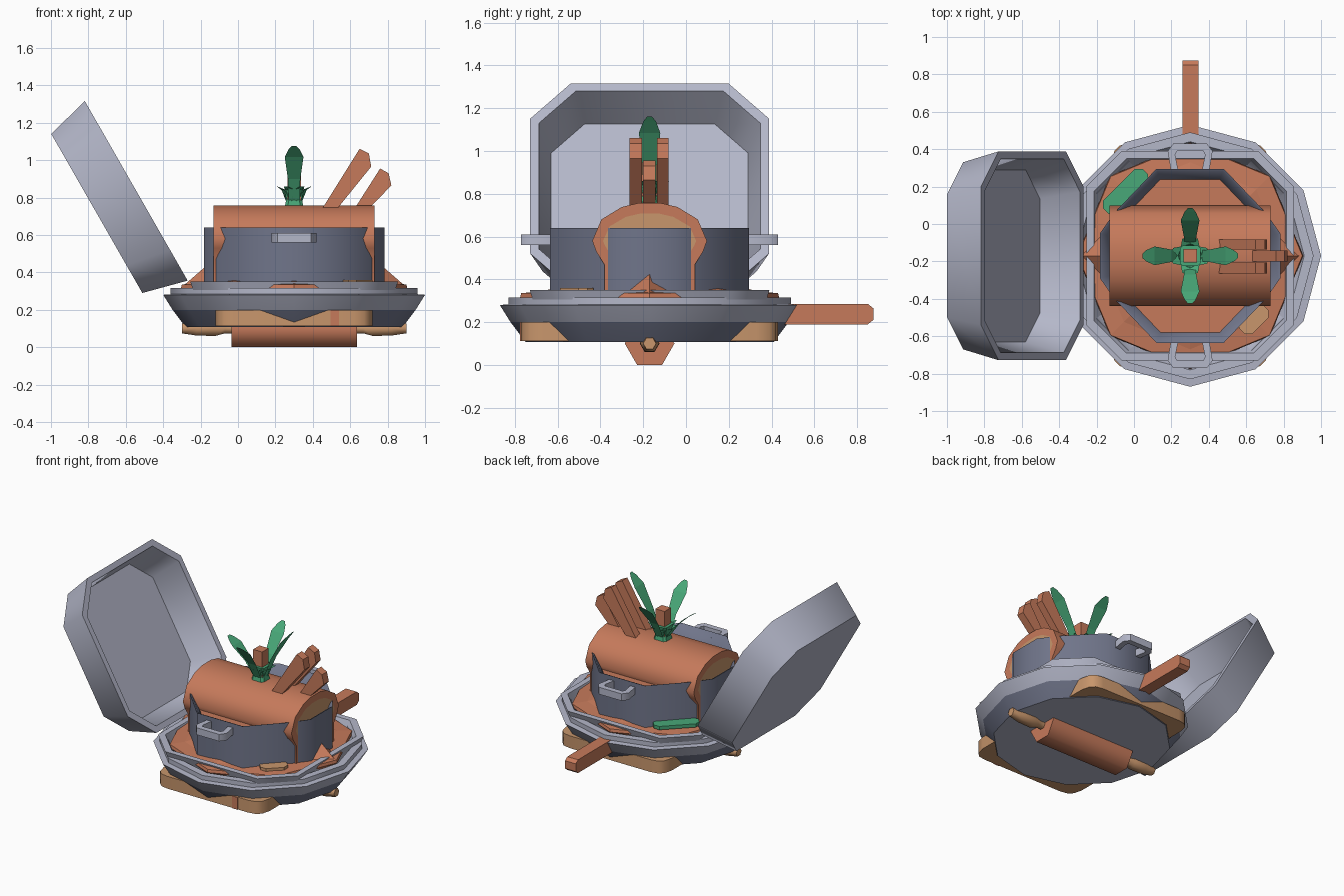
import bpy, bmesh, math
from mathutils import Matrix, Vector

if "Cube" in bpy.data.objects:
    bpy.data.objects.remove(bpy.data.objects["Cube"])

def material(name, hexa):
    lin = lambda c: c / 12.92 if c <= 0.04045 else ((c + 0.055) / 1.055) ** 2.4
    m = bpy.data.materials.new(name)
    m.diffuse_color = [lin(int(hexa[i:i + 2], 16) / 255) for i in (0, 2, 4)] + [1]
    m.use_nodes = True
    m.node_tree.nodes["Principled BSDF"].inputs["Base Color"].default_value = m.diffuse_color
    return m

BROWN = material("red brown", "C67A5B")
TAN = material("pale wood", "C8966C")
STEEL = material("light metal", "B4B7C9")
DARK = material("dark metal", "70758A")
GREEN = material("leaf green", "48A878")
CX, CY = 0.3, -0.17

def finish(name, bm, mats, smooth=None, normals=True):
    if normals:
        bmesh.ops.recalc_face_normals(bm, faces=bm.faces)
    me = bpy.data.meshes.new(name)
    for f in bm.faces:
        f.smooth = smooth is not None
    bm.to_mesh(me)
    bm.free()
    if smooth is not None:
        me.set_sharp_from_angle(angle=math.radians(smooth))
    for m in mats:
        me.materials.append(m)
    ob = bpy.data.objects.new(name, me)
    bpy.context.collection.objects.link(ob)
    return ob

def ngon(n, r, z, rot=0):
    return [Vector((r * math.cos(rot + 2 * math.pi * i / n),
                    r * math.sin(rot + 2 * math.pi * i / n), z)) for i in range(n)]

def octo(hx, hy, cut, z):
    return [Vector((x, y, z)) for x, y in (
        (hx, hy - cut), (hx - cut, hy), (cut - hx, hy), (-hx, hy - cut),
        (-hx, cut - hy), (cut - hx, -hy), (hx - cut, -hy), (hx, cut - hy))]

def quadrants(pts, z, s=1):
    """Mirror a quarter outline (from +x towards +y) into a whole loop."""
    back = [(-x, y) for x, y in reversed(pts)]
    full = pts + back
    full = full + [(-x, -y) for x, y in full]
    return [Vector((x * s, y * s, z)) for x, y in full]

def loft(name, loops, mats, mat=Matrix.Identity(4), rule=None, smooth=None):
    """Skin closed loops and cap both ends; rule maps the band number to a material."""
    bm = bmesh.new()
    rows = [[bm.verts.new(mat @ v) for v in lp] for lp in loops]
    n = len(rows[0])
    for k in range(len(rows) - 1):
        for i in range(n):
            f = bm.faces.new((rows[k][i], rows[k][(i + 1) % n],
                              rows[k + 1][(i + 1) % n], rows[k + 1][i]))
            f.material_index = rule(k) if rule else 0
    a = bm.faces.new(rows[0])
    b = bm.faces.new(rows[-1])
    if rule:
        a.material_index, b.material_index = rule(-1), rule(len(rows) - 1)
    return finish(name, bm, mats, smooth)

def prism(name, pts, to3d, lo, hi, mats):
    return loft(name, [[Vector(to3d(a, b, t)) for a, b in pts] for t in (lo, hi)], mats)

def box(name, x0, x1, y0, y1, z0, z1, m):
    return prism(name, [(x0, y0), (x1, y0), (x1, y1), (x0, y1)], lambda a, b, t: (a, b, t), z0, z1, [m])

centre = Matrix.Translation((CX, CY, 0))

# Rolling pin under everything, lying along x
along_x = Matrix.Translation((CX, CY, 0.1)) @ Matrix.Rotation(math.pi / 2, 4, 'Y')
loft("rolling_pin_body", [ngon(6, 0.116, z, math.pi / 6) for z in (-0.335, 0.335)], [BROWN], along_x, None, 65)
for side, s in (("left", -1), ("right", 1)):
    loft("rolling_pin_handle_" + side,
         [ngon(6, r, s * z, math.pi / 6) for r, z in
          ((0.03, 0.33), (0.03, 0.37), (0.046, 0.42), (0.044, 0.52), (0.03, 0.6))], [TAN], along_x, None, 65)

# Cutting board with rounded corners
corner = [(0.42, 0.50), (0.405, 0.56), (0.375, 0.59), (0.32, 0.60)]
loft("cutting_board", [quadrants(corner, z) for z in (0.112, 0.2)], [TAN], centre, None, 40)
box("board_slot", 0.495, 0.54, -0.775, -0.76, 0.112, 0.2, BROWN)

# Shallow pan, twelve sided, with a straight handle at the back
pan = [(0.58, 0.107), (0.65, 0.2), (0.70, 0.28), (0.66, 0.283), (0.66, 0.315),
       (0.61, 0.315), (0.58, 0.26), (0.5, 0.2)]
loft("pan", [ngon(12, r, z) for r, z in pan], [DARK, STEEL], centre,
     lambda k: 0 if k == 0 else 1, 35)
prism("pan_handle", [(0.45, 0.19), (0.85, 0.19), (0.875, 0.21), (0.875, 0.265), (0.85, 0.285), (0.45, 0.285)],
      lambda a, b, t: (t, a, b), 0.26, 0.345, [BROWN])

# Clipped-corner dish and its matching open lid
loft("dish", [octo(0.49, 0.50, 0.17, 0.15), octo(0.555, 0.56, 0.19, 0.35),
              octo(0.515, 0.52, 0.175, 0.35), octo(0.46, 0.47, 0.16, 0.22)], [STEEL], centre, None, 50)
u, n = Vector((0.497, 0, -0.868)), Vector((0.868, 0, 0.497))
o = Vector((-0.755, CY, 0.715))
tilt = Matrix(((u.x, 0, n.x, o.x), (0, 1, 0, o.y), (u.z, 0, n.z, o.z), (0, 0, 0, 1)))
loft("open_lid", [octo(0.49, 0.50, 0.17, 0), octo(0.553, 0.558, 0.19, 0.243),
                  octo(0.513, 0.518, 0.175, 0.243), octo(0.455, 0.46, 0.155, 0.03)], [STEEL], tilt, None, 50)

# Low brown crust around the pot, with a peak at the left and right
loft("crust_ring", [ngon(8, r, z) for r, z in
                    ((0.58, 0.29), (0.605, 0.315), (0.60, 0.335), (0.50, 0.345), (0.44, 0.36))],
     [BROWN], centre)
loft("crust_peaks", [[Vector((x, y, z)) for x, y in
                      ((a, 0), (b, w), (-b, w), (-a, 0), (-b, -w), (b, -w))]
                     for a, b, w, z in ((0.59, 0.45, 0.15, 0.33), (0.475, 0.4, 0.02, 0.43))], [BROWN], centre)

# Garnishes tucked between pot and dish
for name, m, s, d, size, z0 in (("lettuce_leaf", GREEN, 1, 0.345, 0.15, 0.355),
                                ("bread_chunk", TAN, -1, 0.34, 0.09, 0.335)):
    spot = Matrix.Translation((CX - s * d, CY + s * d, z0)) @ Matrix.Rotation(math.pi / 4, 4, 'Z')
    loft(name, [octo(size, 0.05, 0.03, z) for z in (0, 0.025)], [m], spot)

# Faceted pot with filling, smooth sides
wall = [(0.482, 0.12), (0.405, 0.23), (0.18, 0.465)]
loft("pot", [quadrants(wall, 0.22), quadrants(wall, 0.64), quadrants(wall, 0.635, 0.975),
             quadrants(wall, 0.55, 0.88)],
     [DARK, BROWN], centre, lambda k: 1 if k == 3 else 0, 50)

# Pot handles: loops at front and back
for side, s in (("back", 1), ("front", -1)):
    bm = bmesh.new()
    outer = [(-0.10, 0.44), (-0.12, 0.56), (-0.09, 0.60), (0.09, 0.60), (0.12, 0.56), (0.10, 0.44)]
    inner = [(-0.06, 0.44), (-0.08, 0.54), (-0.07, 0.56), (0.07, 0.56), (0.08, 0.54), (0.06, 0.44)]
    rows = [[bm.verts.new((CX + x, CY + s * y, z)) for x, y in line]
            for line, z in ((outer, 0.56), (outer, 0.61), (inner, 0.61), (inner, 0.56))]
    for k in range(4):
        p, q = rows[k], rows[(k + 1) % 4]
        for i in range(5):
            bm.faces.new((p[i], p[i + 1], q[i + 1], q[i]))
    finish("pot_handle_" + side, bm, [STEEL], 50)

# Bread loaf with pale ends
half = [(0.212, 0.30), (0.212, 0.47), (0.25, 0.53), (0.268, 0.58), (0.225, 0.68), (0.13, 0.738), (0.05, 0.757)]
profile = [(CY + y, z) for y, z in half] + [(CY - y, z) for y, z in reversed(half)]
bm = bmesh.new()
ends = [[bm.verts.new((x, y, z)) for y, z in profile] for x in (-0.13, 0.73)]
for i in range(len(profile)):
    j = (i + 1) % len(profile)
    bm.faces.new((ends[0][i], ends[0][j], ends[1][j], ends[1][i]))
caps = [bm.faces.new(e) for e in ends]
bmesh.ops.recalc_face_normals(bm, faces=bm.faces)
bmesh.ops.inset_individual(bm, faces=caps, thickness=0.05)
for f in caps:
    f.material_index = 1
finish("bread_loaf", bm, [BROWN, TAN], 45)

# Wooden sticks leaning to the right
tall = [(0.45, 0.74), (0.65, 1.06), (0.70, 1.035), (0.712, 0.965), (0.53, 0.74)]
short = [(0.61, 0.72), (0.76, 0.955), (0.805, 0.93), (0.82, 0.865), (0.68, 0.72)]
for name, pts, y0, y1 in (("stick_front", tall, -0.265, -0.205), ("stick_back", tall, -0.135, -0.082),
                          ("stick_middle", short, -0.2, -0.143)):
    prism(name, pts, lambda a, b, t: (a, t, b), y0, y1, [BROWN])

# Leafy crown: square stem, four long sheet leaves, eight short ones
box("crown_stem", CX - 0.036, CX + 0.036, CY - 0.036, CY + 0.036, 0.74, 0.97, BROWN)
loft("crown_collar", [octo(h, h, 0.015, z) for h, z in ((0.05, 0.75), (0.04, 0.8), (0.055, 0.86))],
     [GREEN], centre)

def leaf(name, angle, path):
    """Thin sheet along (distance, height, half width)."""
    bm = bmesh.new()
    rot = Matrix.Translation((CX, CY, 0)) @ Matrix.Rotation(angle, 4, 'Z')
    rows = [[bm.verts.new(rot @ Vector((r, s * w, z))) for s in (-1, 1)] for r, z, w in path]
    for p, q in zip(rows, rows[1:]):
        bm.faces.new((p[0], p[1], q[1], q[0]))
    finish(name, bm, [GREEN], normals=False)

for i, top in enumerate((1.16, 1.075, 1.0, 1.075)):
    h = top - 0.78
    leaf("tall_leaf_%d" % i, i * math.pi / 2,
         [(0.04, 0.78, 0.03), (0.10, 0.78 + h * 0.4, 0.033), (0.19, 0.78 + h * 0.8, 0.05),
          (0.235, 0.78 + h * 0.94, 0.03), (0.255, top, 0.012)])
for i in range(8):
    leaf("short_leaf_%d" % i, (i + 0.5) * math.pi / 4,
         [(0.03, 0.77, 0.03), (0.06, 0.84, 0.03), (0.1, 0.86, 0.004)])
